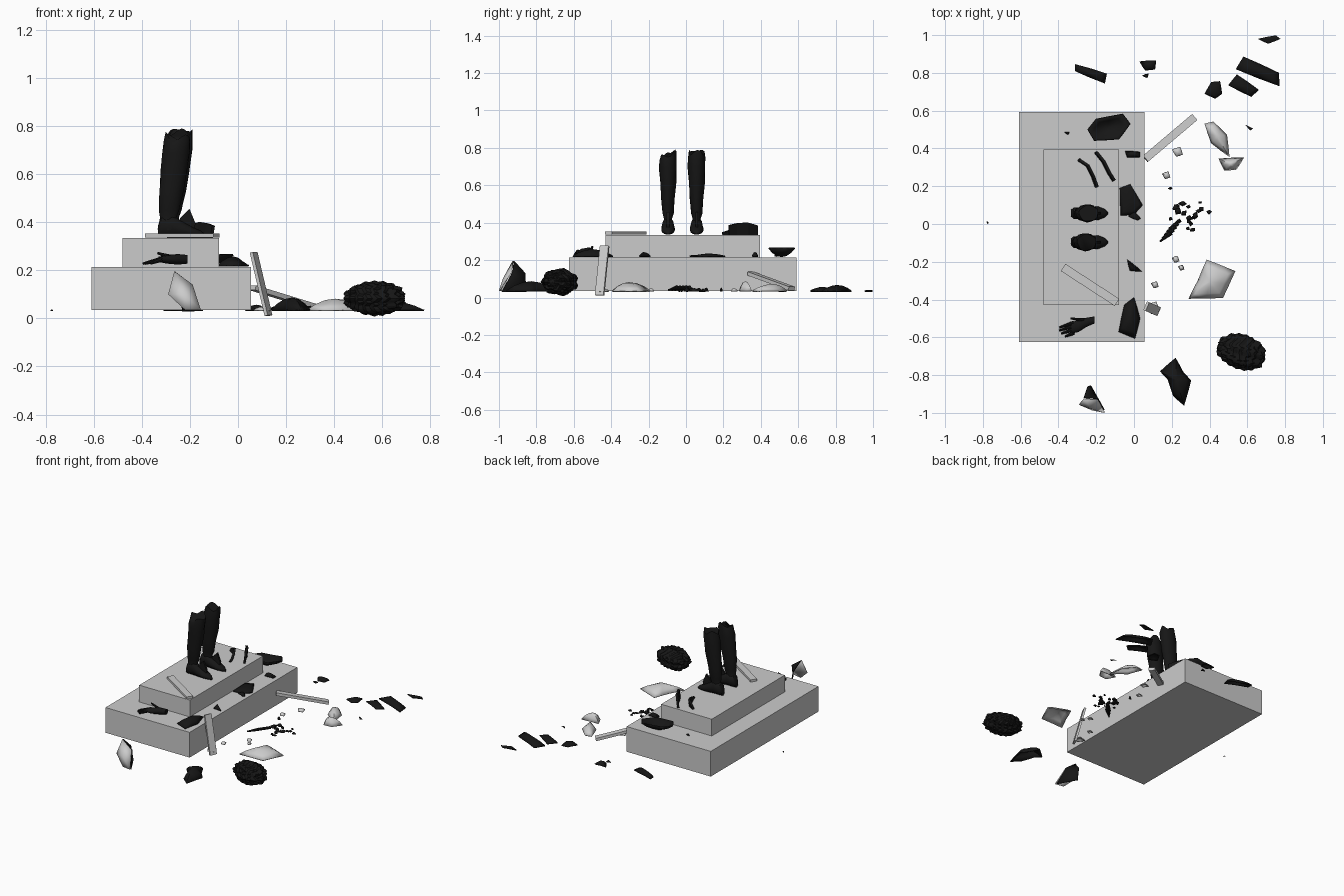
import bpy, bmesh, math, random
from mathutils import Vector, Matrix

if "Cube" in bpy.data.objects:
    bpy.data.objects.remove(bpy.data.objects["Cube"])

random.seed(4)
BLACK = bpy.data.materials.new("black_metal")
BLACK.diffuse_color = (0.008, 0.008, 0.008, 1)
BLACK.use_nodes = True
BLACK.node_tree.nodes["Principled BSDF"].inputs["Base Color"].default_value = BLACK.diffuse_color
GROUND, STEP, TOP = 0.03, 0.216, 0.336


def finish(name, bm, dark=False, thick=0, smooth=None):
    bmesh.ops.recalc_face_normals(bm, faces=bm.faces)
    me = bpy.data.meshes.new(name)
    bm.to_mesh(me)
    bm.free()
    ob = bpy.data.objects.new(name, me)
    bpy.context.collection.objects.link(ob)
    if dark:
        me.materials.append(BLACK)
    if thick:
        m = ob.modifiers.new("thickness", 'SOLIDIFY')
        m.thickness, m.offset = thick, 0
    if smooth:
        bpy.ops.object.select_all(action='DESELECT')
        ob.select_set(True)
        bpy.context.view_layer.objects.active = ob
        bpy.ops.object.shade_smooth_by_angle(angle=math.radians(smooth))
    return ob


def block(name, lo, hi):
    bm = bmesh.new()
    lo, hi = Vector(lo), Vector(hi)
    bmesh.ops.create_cube(bm, size=1, matrix=Matrix.Translation((lo + hi) / 2) @ Matrix.Diagonal((hi - lo).to_4d()))
    return finish(name, bm)


def bar(name, a, b, w, t):
    """rectangular bar between two points"""
    a, b = Vector(a), Vector(b)
    d = b - a
    bm = bmesh.new()
    m = Matrix.Translation((a + b) / 2) @ d.to_track_quat('X', 'Z').to_matrix().to_4x4()
    bmesh.ops.create_cube(bm, size=1, matrix=m @ Matrix.Diagonal((d.length, w, t, 1)))
    return finish(name, bm)


def loft(name, rings, dark=True, smooth=50):
    """skin a list of vertex rings and cap both ends"""
    bm = bmesh.new()
    vs = [[bm.verts.new(p) for p in r] for r in rings]
    n = len(vs[0])
    for a, b in zip(vs, vs[1:]):
        for i in range(n):
            bm.faces.new((a[i], a[(i + 1) % n], b[(i + 1) % n], b[i]))
    bm.faces.new(vs[0])
    bm.faces.new(vs[-1])
    return finish(name, bm, dark, smooth=smooth)


def shard(name, pts, z, bulge=0.02, dark=True, thick=0.007):
    """broken plate: outline on the floor, domed (bulge > 0) or dished (bulge < 0)"""
    bm = bmesh.new()
    outline = []
    for a, b in zip(pts, pts[1:] + pts[:1]):
        outline += [Vector(a), (Vector(a) + Vector(b)) / 2]
    c = sum((Vector(p) for p in pts), Vector((0, 0))) / len(pts)
    h = lambda t: z + thick / 2 + (bulge * (1 - t * t) if bulge > 0 else -bulge * t * t)
    rings = [[bm.verts.new((*(c + (p - c) * t), h(t))) for p in outline] for t in (1, 0.7, 0.35)]
    mid = bm.verts.new((*c, h(0)))
    n = len(outline)
    for i in range(n):
        j = (i + 1) % n
        for a, b in zip(rings, rings[1:]):
            bm.faces.new((a[i], a[j], b[j], b[i]))
        bm.faces.new((rings[-1][i], rings[-1][j], mid))
    return finish(name, bm, dark, thick, 60)


def ribbon(name, pts, z):
    """curved strip standing on its edge, points are x, y, height"""
    bm = bmesh.new()
    cols = [(bm.verts.new((x, y, z)), bm.verts.new((x + 0.008, y, z + h))) for x, y, h in pts]
    for (a, b), (c, d) in zip(cols, cols[1:]):
        bm.faces.new((a, c, d, b))
    return finish(name, bm, True, 0.014)


def finger(name, a, b, r):
    a, b = Vector(a), Vector(b)
    bm = bmesh.new()
    m = Matrix.Translation((a + b) / 2) @ (b - a).to_track_quat('Z', 'Y').to_matrix().to_4x4()
    bmesh.ops.create_cone(bm, cap_ends=True, segments=8, radius1=r, radius2=r * 0.45, depth=(b - a).length, matrix=m)
    return finish(name, bm, True, smooth=40)


# stepped plinth
block("lower_step", (-0.61, -0.625, 0.035), (0.055, 0.592, 0.215))
block("upper_step", (-0.48, -0.43, 0.215), (-0.08, 0.395, 0.335))

# broken lower legs: z, x centre, x radius, y radius
LEG = [(0.37, -0.285, 0.045, 0.030), (0.42, -0.283, 0.034, 0.021), (0.45, -0.28, 0.042, 0.030),
       (0.53, -0.272, 0.050, 0.036), (0.62, -0.26, 0.055, 0.043), (0.70, -0.252, 0.057, 0.047),
       (0.75, -0.246, 0.054, 0.046), (0.775, -0.244, 0.050, 0.042)]
# boot: x, half width, height
BOOT = [(-0.333, 0.018, 0.05), (-0.32, 0.03, 0.085), (-0.275, 0.032, 0.095), (-0.235, 0.036, 0.07),
        (-0.19, 0.036, 0.045), (-0.155, 0.022, 0.03), (-0.138, 0.006, 0.015)]
for side, cy, dx in (("left", 0.057, 0.004), ("right", -0.096, -0.006)):
    rings = []
    for k, (z, x, rx, ry) in enumerate(LEG):
        ring = []
        for i in range(20):
            a = 2 * math.pi * i / 20
            f = 1 + 0.05 * math.sin(5 * a + z * 40)
            jag = 0.014 * math.sin(3 * a + cy * 20) if k > 6 else 0
            if side == "right" and k > 4:
                jag -= 0.010 * (k - 4) * (0.4 - 0.5 * math.sin(a))
            ring.append((x + dx + rx * f * math.cos(a), cy + ry * f * math.sin(a), z + jag))
        rings.append(ring)
    loft(side + "_shin", rings)
    boot = [[(x, cy + w * math.cos(a), TOP + h / 2 + h / 2 * math.sin(a))
             for a in (2 * math.pi * i / 12 for i in range(12))] for x, w, h in BOOT]
    loft(side + "_boot", boot)
    # pointed flap above the instep
    ribbon(side + "_instep_flap", [(-0.25, cy, 0.08), (-0.21, cy, 0.12), (-0.185, cy, 0.06)], TOP)

# loose bars
bar("bar_on_plinth", (-0.375, -0.23, 0.345), (-0.09, -0.415, 0.345), 0.045, 0.016)
bar("bar_leaning_left", (0.06, 0.345, 0.128), (0.32, 0.565, 0.048), 0.042, 0.02)
bar("bar_leaning_right", (0.065, -0.435, 0.275), (0.127, -0.462, 0.012), 0.05, 0.014)

# plates lying on the plinth
ribbon("curved_strip_a", [(-0.296, 0.34, 0.02), (-0.25, 0.31, 0.045), (-0.22, 0.25, 0.03), (-0.2, 0.195, 0.01)], TOP)
ribbon("curved_strip_b", [(-0.205, 0.38, 0.05), (-0.165, 0.33, 0.065), (-0.135, 0.27, 0.06), (-0.11, 0.23, 0.05)], TOP)
shard("dished_plate", [(-0.245, 0.5), (-0.2, 0.555), (-0.06, 0.582), (-0.02, 0.53), (-0.08, 0.45), (-0.21, 0.442)], STEP, -0.045)
shard("side_plate", [(-0.08, -0.57), (-0.05, -0.43), (0.0, -0.39), (0.03, -0.5), (0.005, -0.605)], STEP, 0.035)
shard("step_plate", [(-0.075, 0.19), (-0.02, 0.21), (0.045, 0.1), (0.0, 0.05), (-0.07, 0.045)], STEP, 0.012)
shard("step_chip_a", [(-0.045, 0.385), (0.03, 0.38), (0.03, 0.355), (-0.035, 0.355)], STEP, 0.02)
shard("step_chip_b", [(-0.035, -0.19), (0.0, -0.22), (0.04, -0.25), (-0.02, -0.245)], STEP, 0.02)
shard("step_chip_c", [(-0.005, 0.07), (0.035, 0.03), (0.02, 0.02), (-0.03, 0.04)], STEP, 0.005)
shard("step_chip_d", [(-0.365, 0.485), (-0.345, 0.485), (-0.35, 0.475)], STEP, 0.008)

# severed hand on the lower step
palm = [[(x, y + w * math.sin(a) * 0.9, STEP + 0.03 + t * math.cos(a))
         for a in (2 * math.pi * i / 10 for i in range(10))]
        for x, y, w, t in ((-0.21, -0.508, 0.022, 0.018), (-0.25, -0.52, 0.028, 0.022),
                           (-0.295, -0.54, 0.038, 0.018), (-0.33, -0.55, 0.034, 0.011))]
loft("hand_palm", palm)
for i in range(4):
    finger("hand_finger_%d" % i, (-0.32, -0.523 - 0.018 * i, STEP + 0.03),
           (-0.395 - 0.006 * i + 0.009 * i * i * 0.6, -0.548 - 0.016 * i, STEP + 0.012), 0.011)
finger("hand_thumb", (-0.26, -0.51, 0.25), (-0.335, -0.5, 0.272), 0.011)

# pale shells on the floor
shard("shell_right", [(0.385, -0.19), (0.535, -0.25), (0.47, -0.39), (0.29, -0.395), (0.34, -0.3)], GROUND, 0.045, False)
shard("shell_left", [(0.375, 0.53), (0.42, 0.54), (0.49, 0.47), (0.505, 0.355), (0.41, 0.43)], GROUND, 0.035, False)
shard("shell_cup", [(0.45, 0.345), (0.58, 0.35), (0.54, 0.29), (0.48, 0.285)], GROUND, 0.05, False)
for i, (x, y, s) in enumerate(((0.17, 0.26, 0.02), (0.23, 0.385, 0.027), (0.1, -0.44, 0.035),
                               (0.11, -0.32, 0.018), (0.22, -0.185, 0.018), (0.25, -0.23, 0.014))):
    shard("pale_chip_%d" % i, [(x - s, y + s * 0.3), (x + s * 0.5, y + s * 0.8), (x + s, y - s * 0.6), (x - s * 0.2, y - s)], GROUND, 0.012, False)

# upright broken shell, pale outside and dark inside
for name, pts, dark in (
        ("upright_shell_outer", [(-0.265, -0.925, 0.195), (-0.19, -0.93, 0.14), (-0.155, -0.998, 0.035),
                                 (-0.22, -0.985, 0.035), (-0.29, -0.955, 0.1)], False),
        ("upright_shell_inner", [(-0.265, -0.92, 0.195), (-0.19, -0.925, 0.14), (-0.157, -0.985, 0.03),
                                 (-0.23, -0.855, 0.03), (-0.245, -0.86, 0.13)], True)):
    bm = bmesh.new()
    c = sum((Vector(p) for p in pts), Vector()) / len(pts) + Vector((0, 0.012 if dark else -0.018, 0))
    vs, mid = [bm.verts.new(p) for p in pts], bm.verts.new(c)
    for i in range(len(vs)):
        bm.faces.new((vs[i], vs[(i + 1) % len(vs)], mid))
    finish(name, bm, dark, 0.005, 60)

# layered, ragged lump
bm = bmesh.new()
bmesh.ops.create_icosphere(bm, subdivisions=4, radius=1)
for v in bm.verts:
    a = math.atan2(v.co.y, v.co.z)
    saw = (v.co.x * 3.5 + 0.2 * math.sin(5 * a)) % 1
    v.co *= 0.84 + 0.14 * saw + 0.05 * math.sin(7 * a)
bm.transform(Matrix.Translation((0.57, -0.675, 0.083)) @ Matrix.Rotation(math.radians(-18), 4, 'Z') @ Matrix.Diagonal((0.142, 0.098, 0.075, 1)))
finish("ragged_lump", bm, True)

# dark plates scattered on the floor
shard("floor_plate_front", [(0.14, -0.78), (0.22, -0.71), (0.255, -0.78), (0.3, -0.83), (0.265, -0.96), (0.21, -0.91), (0.18, -0.82)], GROUND, 0.05)
shard("floor_plate_back", [(-0.31, 0.845), (-0.145, 0.795), (-0.155, 0.745), (-0.31, 0.81)], GROUND, 0.025)
shard("floor_plate_a", [(0.375, 0.69), (0.41, 0.75), (0.455, 0.755), (0.465, 0.69), (0.43, 0.665)], GROUND, 0.015)
shard("floor_plate_b", [(0.5, 0.735), (0.545, 0.79), (0.66, 0.71), (0.62, 0.675)], GROUND, 0.02)
shard("floor_plate_c", [(0.54, 0.82), (0.58, 0.885), (0.765, 0.8), (0.77, 0.73)], GROUND, 0.03)
shard("floor_plate_d", [(0.655, 0.98), (0.75, 0.998), (0.775, 0.98), (0.71, 0.955)], GROUND, 0.004)
shard("floor_chip_a", [(0.03, 0.86), (0.115, 0.865), (0.11, 0.82), (0.06, 0.815)], GROUND, 0.02)
shard("floor_chip_b", [(0.045, 0.785), (0.075, 0.795), (0.07, 0.775)], GROUND, 0.008)
shard("floor_chip_c", [(0.59, 0.525), (0.63, 0.505), (0.615, 0.495)], GROUND, 0.003, thick=0.003)
shard("floor_sliver", [(-0.78, 0.012), (-0.77, 0.01), (-0.775, 0.0)], GROUND, 0.004, thick=0.003)

# shattered fingers and small rubble
for i in range(5):
    x, y = 0.245 - 0.012 * i, 0.02 - 0.017 * i
    finger("broken_finger_%d" % i, (x, y, 0.055), (x - 0.06, y - 0.045, 0.04), 0.011)
for i in range(20):
    x, y, s = random.uniform(0.18, 0.4), random.gauss(0.06, 0.045), random.uniform(0.008, 0.024)
    a0 = random.uniform(0, 6.28)
    pts = [(x + s * random.uniform(0.5, 1.3) * math.cos(a0 + k * 1.57), y + s * random.uniform(0.4, 1) * math.sin(a0 + k * 1.57)) for k in range(4)]
    shard("rubble_%d" % i, pts, GROUND, random.uniform(0.006, 0.02), thick=0.005)
